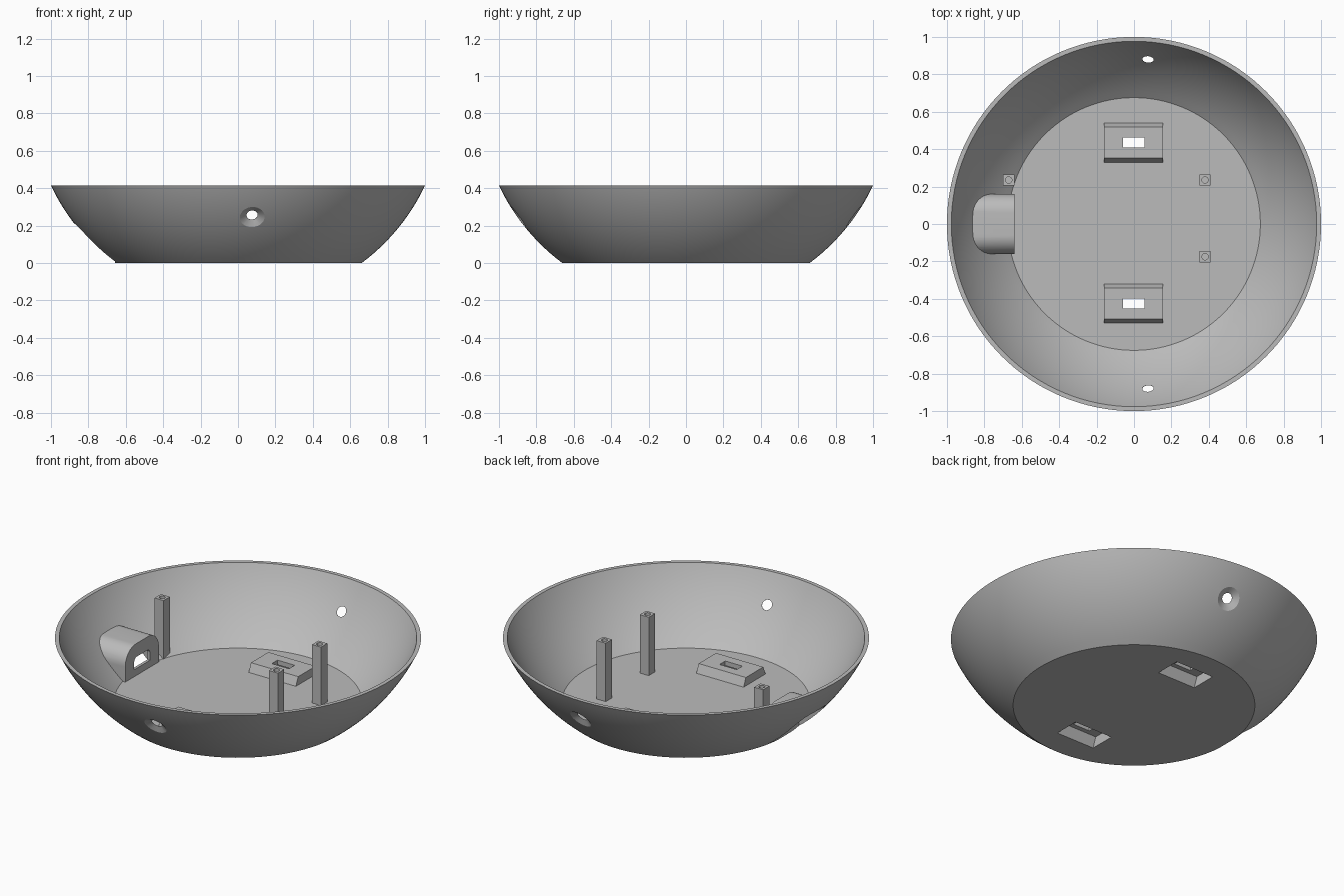
import bpy, bmesh
from math import sqrt, sin, cos, pi
from mathutils import Vector

cube = bpy.data.objects.get("Cube")
if cube:
    bpy.data.objects.remove(cube)

CENTRE_Z, OUTER_R, INNER_R = 0.887, 1.106, 1.085
RIM_Z, FLOOR_Z = 0.415, 0.038

grey = bpy.data.materials.new("plain grey")
grey.use_nodes = True
colour = (0.5, 0.5, 0.5, 1)
grey.diffuse_color = colour
grey.node_tree.nodes["Principled BSDF"].inputs["Base Color"].default_value = colour


def finish(name, bm):
    bmesh.ops.recalc_face_normals(bm, faces=bm.faces[:])
    mesh = bpy.data.meshes.new(name)
    bm.to_mesh(mesh)
    bm.free()
    mesh.materials.append(grey)
    obj = bpy.data.objects.new(name, mesh)
    bpy.context.collection.objects.link(obj)
    return obj


def sphere_slice(name, radius, z0, z1, steps=16):
    """Solid slice of a sphere between two heights."""
    bm = bmesh.new()
    heights = [z0 + (z1 - z0) * i / steps for i in range(steps + 1)]
    profile = [(0, z0)] + [(sqrt(radius**2 - (z - CENTRE_Z)**2), z) for z in heights] + [(0, z1)]
    verts = [bm.verts.new((r, 0, z)) for r, z in profile]
    edges = [bm.edges.new(pair) for pair in zip(verts, verts[1:])]
    bmesh.ops.spin(bm, geom=verts + edges, cent=(0, 0, 0), axis=(0, 0, 1),
                   angle=2 * pi, steps=128)
    bmesh.ops.remove_doubles(bm, verts=bm.verts[:], dist=1e-4)
    return finish(name, bm)


def extrude_x(name, outline, x0, x1):
    """Prism along x from a (y, z) outline."""
    bm = bmesh.new()
    face = bm.faces.new([bm.verts.new((x0, y, z)) for y, z in outline])
    new = bmesh.ops.extrude_face_region(bm, geom=[face])["geom"]
    bmesh.ops.translate(bm, vec=(x1 - x0, 0, 0),
                        verts=[v for v in new if isinstance(v, bmesh.types.BMVert)])
    return finish(name, bm)


def box(name, x, y, z):
    return extrude_x(name, [(y[0], z[0]), (y[1], z[0]), (y[1], z[1]), (y[0], z[1])], *x)


def cone(name, start, end, r1, r2, segments=32):
    bm = bmesh.new()
    start, end = Vector(start), Vector(end)
    bmesh.ops.create_cone(bm, cap_ends=True, segments=segments, radius1=r1, radius2=r2,
                          depth=(end - start).length)
    bm.transform((end - start).to_track_quat("Z", "Y").to_matrix().to_4x4())
    bmesh.ops.translate(bm, vec=(start + end) / 2, verts=bm.verts[:])
    return finish(name, bm)


def arch(half, bottom, top, radius):
    """Outline with a flat top and rounded upper corners."""
    pts = [(-half, bottom), (half, bottom)]
    for side, start in ((1, 0), (-1, pi / 2)):
        for i in range(13):
            a = start + i * pi / 24
            pts.append((side * (half - radius) + radius * cos(a), top - radius + radius * sin(a)))
    return pts


def subtract(target, tool):
    mod = target.modifiers.new("cut", "BOOLEAN")
    mod.operation, mod.solver, mod.object = "DIFFERENCE", "EXACT", tool
    bpy.context.view_layer.objects.active = target
    bpy.ops.object.modifier_apply(modifier=mod.name)
    bpy.data.objects.remove(tool)


bowl = sphere_slice("bowl", OUTER_R, 0, RIM_Z)
cavity = sphere_slice("cavity", INNER_R, FLOOR_Z, RIM_Z + 0.06)
posts = [(-0.67, 0.235), (0.38, 0.235), (0.38, -0.175)]
mounts = [0.435, -0.425]

# Raised parts are left standing by removing them from the cavity
for x, y in posts:
    subtract(cavity, box("post", (x - 0.03, x + 0.03), (y - 0.03, y + 0.03), (0, 0.39)))
for y in mounts:
    subtract(cavity, extrude_x("mount", [(y - 0.12, 0.0), (y + 0.12, 0.0), (y + 0.105, FLOOR_Z),
             (y + 0.083, 0.088), (y - 0.083, 0.088), (y - 0.105, FLOOR_Z), ], -0.16, 0.155))
subtract(cavity, extrude_x("port_housing", arch(0.16, 0, 0.23, 0.1), -1.2, -0.64))
subtract(bowl, cavity)

# Screw holes in the post tops
for x, y in posts:
    subtract(bowl, cone("post_hole", (x, y, 0.3), (x, y, 0.45), 0.017, 0.017, 24))

# Pockets under the mounts, each with a slot through the top
for y in mounts:
    subtract(bowl, extrude_x("mount_pocket", [(y - 0.085, -0.02), (y + 0.085, -0.02),
             (y + 0.055, 0.06), (y - 0.055, 0.06)], -0.13, 0.125))
    subtract(bowl, box("mount_slot", (-0.06, 0.055), (y - 0.027, y + 0.027), (0.03, 0.2)))

# Port recess in the outside wall and the opening through it
subtract(bowl, extrude_x("port_recess", arch(0.14, -0.02, 0.21, 0.08), -1.2, -0.657))
subtract(bowl, extrude_x("port_opening", arch(0.075, 0.08, 0.15, 0.025), -0.8, -0.6))

# Countersunk holes through the wall, square to its surface
for side in (-1, 1):
    centre = Vector((0, 0, CENTRE_Z))
    axis = (Vector((0.075, side * 0.88, 0.257)) - centre).normalized()
    at = lambda r: centre + axis * r
    subtract(bowl, cone("hole", at(1.0), at(1.15), 0.03, 0.03))
    subtract(bowl, cone("countersink", at(INNER_R), at(OUTER_R + 0.01), 0.03, 0.09))

bpy.ops.object.select_all(action="DESELECT")
bowl.select_set(True)
bpy.context.view_layer.objects.active = bowl
bpy.ops.object.shade_smooth_by_angle(angle=0.5)
